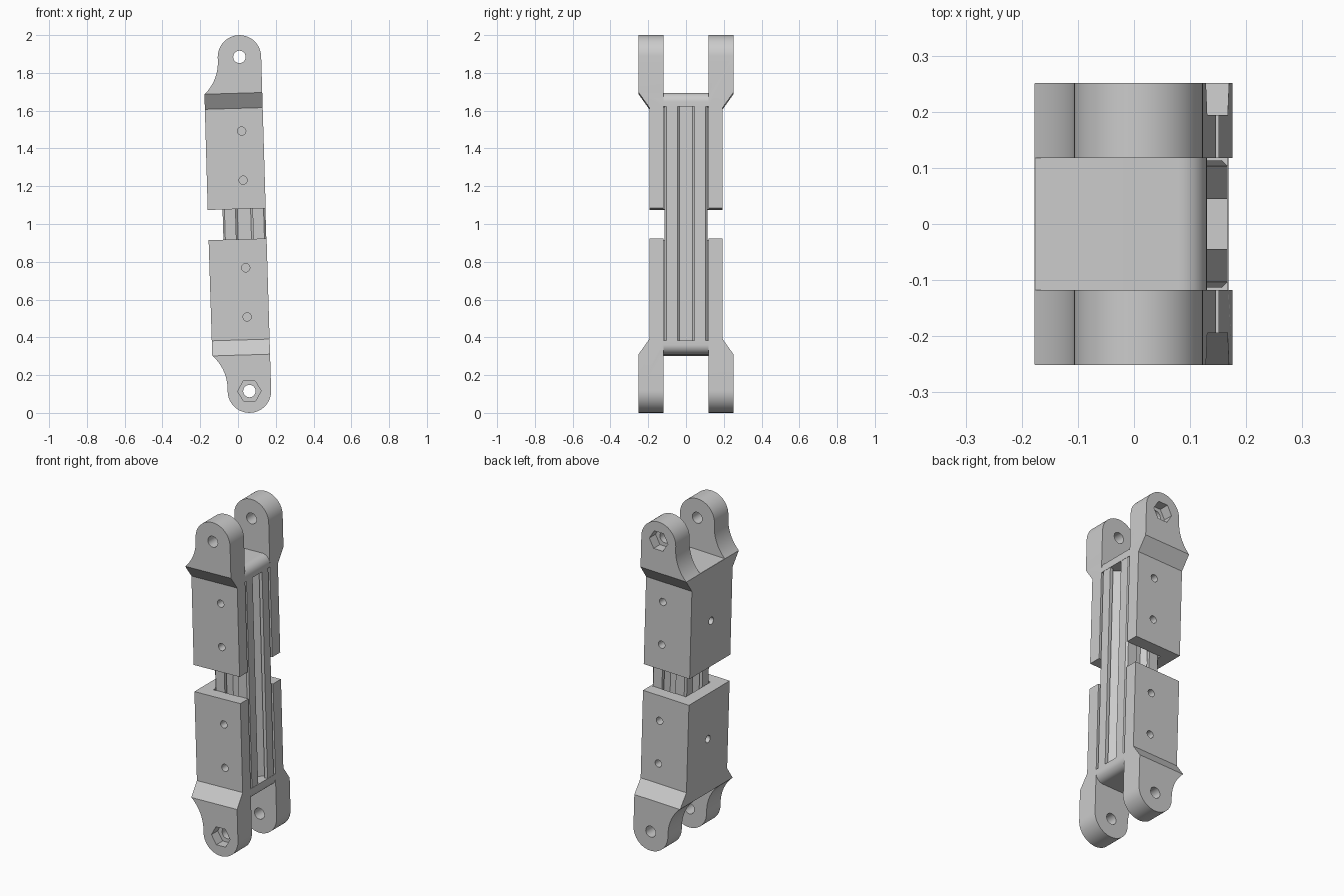
import bpy, bmesh, math
from mathutils import Matrix, Vector

cube = bpy.data.objects.get("Cube")
if cube:
    bpy.data.objects.remove(cube, do_unlink=True)

# Main dimensions: u = across (x), y = depth, w = along the link (z)
RIGHT, LEFT = 0.115, -0.192      # open side, closed back
WALL_IN, WALL_OUT, EAR_OUT = 0.118, 0.194, 0.251
GAP, FLARE, SHOULDER, PIVOT, TIP = 0.08, 0.613, 0.693, 0.885, 1.0
CHANNEL_END = 0.62
TILT = Matrix.Translation((0.034, 0, 1.0)) @ Matrix.Rotation(-0.0298, 4, 'Y')

grey = bpy.data.materials.new("plain grey")
grey.use_nodes = True
colour = (0.6, 0.6, 0.6, 1)
grey.diffuse_color = colour
grey.node_tree.nodes["Principled BSDF"].inputs["Base Color"].default_value = colour


def prism(name, points, axis, lo, hi):
    """Extrude a 2D outline along an axis; the outline uses the other two axes."""
    a, b = [i for i in range(3) if i != axis]
    bm = bmesh.new()
    verts = []
    for p in points:
        v = Vector()
        v[a], v[b], v[axis] = p[0], p[1], lo
        verts.append(bm.verts.new(v))
    face = bm.faces.new(verts)
    out = bmesh.ops.extrude_face_region(bm, geom=[face])
    step = Vector()
    step[axis] = hi - lo
    bmesh.ops.translate(bm, vec=step,
                        verts=[g for g in out["geom"] if isinstance(g, bmesh.types.BMVert)])
    bmesh.ops.recalc_face_normals(bm, faces=bm.faces)
    mesh = bpy.data.meshes.new(name)
    bm.to_mesh(mesh)
    bm.free()
    mesh.materials.append(grey)
    ob = bpy.data.objects.new(name, mesh)
    bpy.context.collection.objects.link(ob)
    return ob


def arc(cx, cy, r, start, end, n):
    return [(cx + r * math.cos(math.radians(start + (end - start) * i / n)),
             cy + r * math.sin(math.radians(start + (end - start) * i / n)))
            for i in range(n + 1)]


def ring(cx, cy, r, n):
    return arc(cx, cy, r, 0, 360, n)[:-1]


def boolean(ob, tool, operation='DIFFERENCE'):
    bpy.context.view_layer.objects.active = ob
    mod = ob.modifiers.new("cut", 'BOOLEAN')
    mod.operation, mod.solver, mod.object = operation, 'EXACT', tool
    bpy.ops.object.modifier_apply(modifier=mod.name)
    bpy.data.objects.remove(tool, do_unlink=True)


def smooth(ob):
    bpy.ops.object.select_all(action='DESELECT')
    ob.select_set(True)
    bpy.context.view_layer.objects.active = ob
    bpy.ops.object.shade_smooth_by_angle(angle=math.radians(25))


# Clevis block: front silhouette with a round ear and a concave shoulder
sweep_r = 0.235
sweep_top = 0.865
sweep_c = -RIGHT - sweep_r
sweep_angle = math.degrees(math.atan2(SHOULDER - sweep_top, LEFT - sweep_c))
outline = [(LEFT, GAP), (RIGHT, GAP)]
outline += arc(0, PIVOT, RIGHT, 0, 180, 32)
outline += arc(sweep_c, sweep_top, sweep_r, 0, sweep_angle, 12)
upper = prism("upper_clevis", outline, 1, -0.3, 0.3)

# Side silhouette: body flaring out into two ears
half = [(WALL_OUT, GAP - 0.01), (WALL_OUT, FLARE), (EAR_OUT, SHOULDER),
        (EAR_OUT, TIP + 0.02), (WALL_IN, TIP + 0.02), (WALL_IN, SHOULDER)]
side = half + [(-y, w) for y, w in reversed(half)]
boolean(upper, prism("side_shape", side, 0, -0.4, 0.4), 'INTERSECT')

# Channel that holds the rail, and the rounded lip of the end wall
channel = [(-WALL_IN, -WALL_IN), (0.3, -WALL_IN), (0.3, WALL_IN), (-WALL_IN, WALL_IN)]
boolean(upper, prism("channel", channel, 2, 0, CHANNEL_END))
lip = 0.05
corner = arc(RIGHT - lip, SHOULDER - lip, lip, 0, 90, 10)
corner += [(RIGHT - lip, SHOULDER + 0.02), (RIGHT + 0.02, SHOULDER + 0.02),
           (RIGHT + 0.02, SHOULDER - lip)]
boolean(upper, prism("lip_round", corner, 1, -WALL_IN, WALL_IN))

# Pivot hole, nut pocket, side bolt holes and back bolt hole
boolean(upper, prism("pivot_hole", ring(0, PIVOT, 0.033, 24), 1, -0.4, 0.4))
boolean(upper, prism("nut_pocket", ring(0, PIVOT, 0.062, 6), 1, EAR_OUT - 0.06, 0.4))
for w in (0.232, 0.492):
    boolean(upper, prism("bolt_hole", ring(0, w, 0.022, 20), 1, -0.4, 0.4))
boolean(upper, prism("back_hole", ring(0, 0.36, 0.022, 20), 0, -0.4, -0.1))

# The lower block is the upper one turned half round
lower = upper.copy()
lower.data = upper.data.copy()
lower.name = "lower_clevis"
bpy.context.collection.objects.link(lower)
lower.data.transform(Matrix.Rotation(math.pi, 4, 'X'))

# Slotted rail: one T-slot side repeated four times
R = 0.1135
half_slot = [(R, -R + 0.01), (R, -0.045), (R - 0.02, -0.045),
             (R - 0.02, -0.066), (R - 0.034, -0.066), (0.048, -0.035)]
one_side = half_slot + [(x, -y) for x, y in reversed(half_slot)]
section = []
for k in range(4):
    c, s = round(math.cos(k * math.pi / 2)), round(math.sin(k * math.pi / 2))
    section += [(x * c - y * s, x * s + y * c) for x, y in one_side]
rail = prism("slotted_rail", section, 2, -CHANNEL_END, CHANNEL_END)

# Lean the whole link slightly
for ob in (upper, lower, rail):
    ob.data.transform(TILT)
    smooth(ob)
